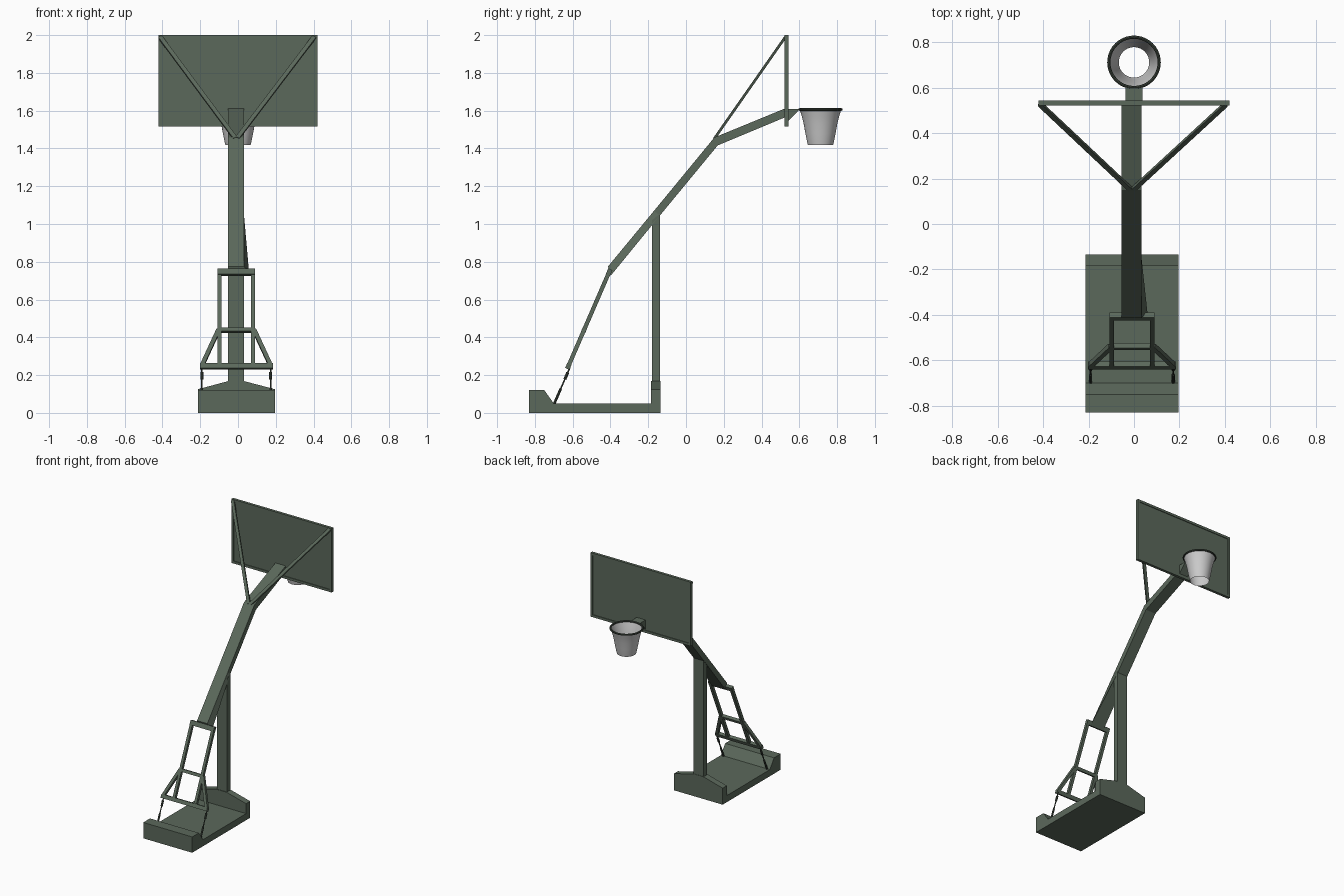
import bpy, bmesh, math
from mathutils import Vector

if "Cube" in bpy.data.objects:
    bpy.data.objects.remove(bpy.data.objects["Cube"])

CX = -0.009  # centre line of the stand


def paint(name, rgb):
    m = bpy.data.materials.new(name)
    m.diffuse_color = (*rgb, 1)
    m.use_nodes = True
    m.node_tree.nodes["Principled BSDF"].inputs["Base Color"].default_value = m.diffuse_color
    return m


green = paint("green_paint", (0.105, 0.14, 0.105))
dark = paint("dark_metal", (0.05, 0.065, 0.05))


def finish(name, bm, mat):
    bmesh.ops.recalc_face_normals(bm, faces=bm.faces)
    me = bpy.data.meshes.new(name)
    bm.to_mesh(me)
    bm.free()
    ob = bpy.data.objects.new(name, me)
    bpy.context.collection.objects.link(ob)
    if mat:
        me.materials.append(mat)
    return ob


def loft(name, rings, mat=green):
    """Solid through a list of matching closed rings, capped at both ends."""
    bm = bmesh.new()
    vs = [[bm.verts.new(p) for p in r] for r in rings]
    n = len(vs[0])
    for a, b in zip(vs, vs[1:]):
        for i in range(n):
            j = (i + 1) % n
            bm.faces.new((a[i], a[j], b[j], b[i]))
    bm.faces.new(vs[0])
    bm.faces.new(vs[-1])
    return finish(name, bm, mat)


def box(name, x0, x1, y0, y1, z0, z1):
    return loft(name, [[(x0, y0, z), (x1, y0, z), (x1, y1, z), (x0, y1, z)]
                       for z in (z0, z1)])


def bar(name, a, b, w, t, normal):
    """Rectangular bar from a to b, thickness t along the normal."""
    a, b = Vector(a), Vector(b)
    s = (b - a).cross(Vector(normal)).normalized()
    n = s.cross(b - a).normalized()
    s, n = s * w / 2, n * t / 2
    return loft(name, [[p - s - n, p + s - n, p + s + n, p - s + n] for p in (a, b)])


def rod(name, a, b, r):
    a, b = Vector(a), Vector(b)
    q = (b - a).to_track_quat('Z', 'Y')
    ring = [q @ Vector((r * math.cos(k * math.pi / 4), r * math.sin(k * math.pi / 4), 0))
            for k in range(8)]
    return loft(name, [[p + v for v in ring] for p in (a, b)], dark)


# Base tray with raised front weight, and the gabled rear wall
tray = [(-0.83, 0), (-0.155, 0), (-0.155, 0.05), (-0.70, 0.05), (-0.75, 0.12), (-0.83, 0.12)]
loft("base_tray", [[(x, y, z) for y, z in tray] for x in (-0.213, 0.197)])
wall = [(-0.213, 0), (0.197, 0), (0.197, 0.125), (0.033, 0.168), (-0.053, 0.168), (-0.213, 0.125)]
loft("base_rear_wall", [[(x, y, z) for x, z in wall] for y in (-0.184, -0.135)])

# Column, its top cut to the slope of the arm
post = [(-0.18, 0.05), (-0.138, 0.05), (-0.138, 1.055), (-0.18, 1.02)]
loft("column", [[(x, y, z) for y, z in post] for x in (-0.052, 0.033)])

# Bent arm; the lower right corner at the foot flares out
upper = [(-0.413, 0.775), (-0.170, 1.069), (0.150, 1.458), (0.525, 1.612)]
lower = [(-0.398, 0.727), (-0.138, 1.045), (0.168, 1.416), (0.525, 1.565)]
rings = []
for i, (u, l) in enumerate(zip(upper, lower)):
    xr = 0.06 if i == 0 else 0.032
    rings.append([(-0.054, *u), (0.032, *u), (xr, *l), (-0.054, *l)])
loft("arm", rings)


# Tilted counterweight frame
def on_frame(x, z):
    return (CX + x, -0.405 + (z - 0.75) * 0.433, z)


N = (0, -0.918, 0.397)
for name, x, z, w in (("frame_top_bar", 0.1, 0.745, 0.034),
                      ("frame_middle_bar", 0.1, 0.438, 0.022),
                      ("frame_bottom_bar", 0.193, 0.246, 0.028)):
    bar(name, on_frame(-x, z), on_frame(x, z), w, 0.024, N)
for s, side in ((-1, "left"), (1, "right")):
    bar(f"frame_upright_{side}", on_frame(s * 0.089, 0.75), on_frame(s * 0.089, 0.25), 0.021, 0.022, N)
    bar(f"frame_diagonal_{side}", on_frame(s * 0.094, 0.44), on_frame(s * 0.182, 0.25), 0.022, 0.022, N)

    # Tie rods from the frame to the base
    def tie(z):
        return (CX + s * 0.182, -0.697 + (z - 0.05) * 0.433, z)
    rod(f"tie_rod_{side}", tie(0.045), tie(0.24), 0.004)
    rod(f"tie_rod_upper_sleeve_{side}", tie(0.178), tie(0.215), 0.008)
    rod(f"tie_rod_lower_sleeve_{side}", tie(0.05), tie(0.13), 0.007)

    # Backboard braces
    bar(f"board_brace_{side}", (CX + s * 0.006, 0.152, 1.455),
        (CX * 0.5 + s * 0.408, 0.526, 1.99), 0.022, 0.014, (0, -1, 0.7))

    # Backboard side rails
    box(f"board_side_rail_{side}", *sorted((s * 0.42, s * 0.402)), 0.522, 0.543, 1.515, 2.0)

# Backboard panel, top and bottom rails
box("board_panel", -0.403, 0.403, 0.527, 0.538, 1.53, 1.985)
box("board_top_rail", -0.402, 0.402, 0.522, 0.543, 1.982, 2.0)
box("board_bottom_rail", -0.402, 0.402, 0.522, 0.543, 1.515, 1.533)

# Rim bracket
tri = [(0.536, 1.61), (0.602, 1.61), (0.590, 1.595), (0.536, 1.54)]
loft("rim_bracket", [[(x, y, z) for y, z in tri] for x in (-0.037, 0.037)])

# Rim
bpy.ops.mesh.primitive_torus_add(location=(0, 0.712, 1.606), major_radius=0.111,
                                 minor_radius=0.007, major_segments=40, minor_segments=8)
rim = bpy.context.object
rim.name = "rim"
rim.data.materials.append(dark)
bpy.ops.object.shade_smooth_by_angle()

# Net, an open tapering sleeve
bm = bmesh.new()
prof = [(0.110, 1.606), (0.099, 1.57), (0.089, 1.53), (0.080, 1.48), (0.072, 1.44), (0.067, 1.418)]
vs = [[bm.verts.new((r * math.cos(k * math.pi / 20), 0.712 + r * math.sin(k * math.pi / 20), z))
       for k in range(40)] for r, z in prof]
for a, b in zip(vs, vs[1:]):
    for k in range(40):
        j = (k + 1) % 40
        bm.faces.new((a[k], b[k], b[j], a[j])).smooth = True
finish("net", bm, None)
